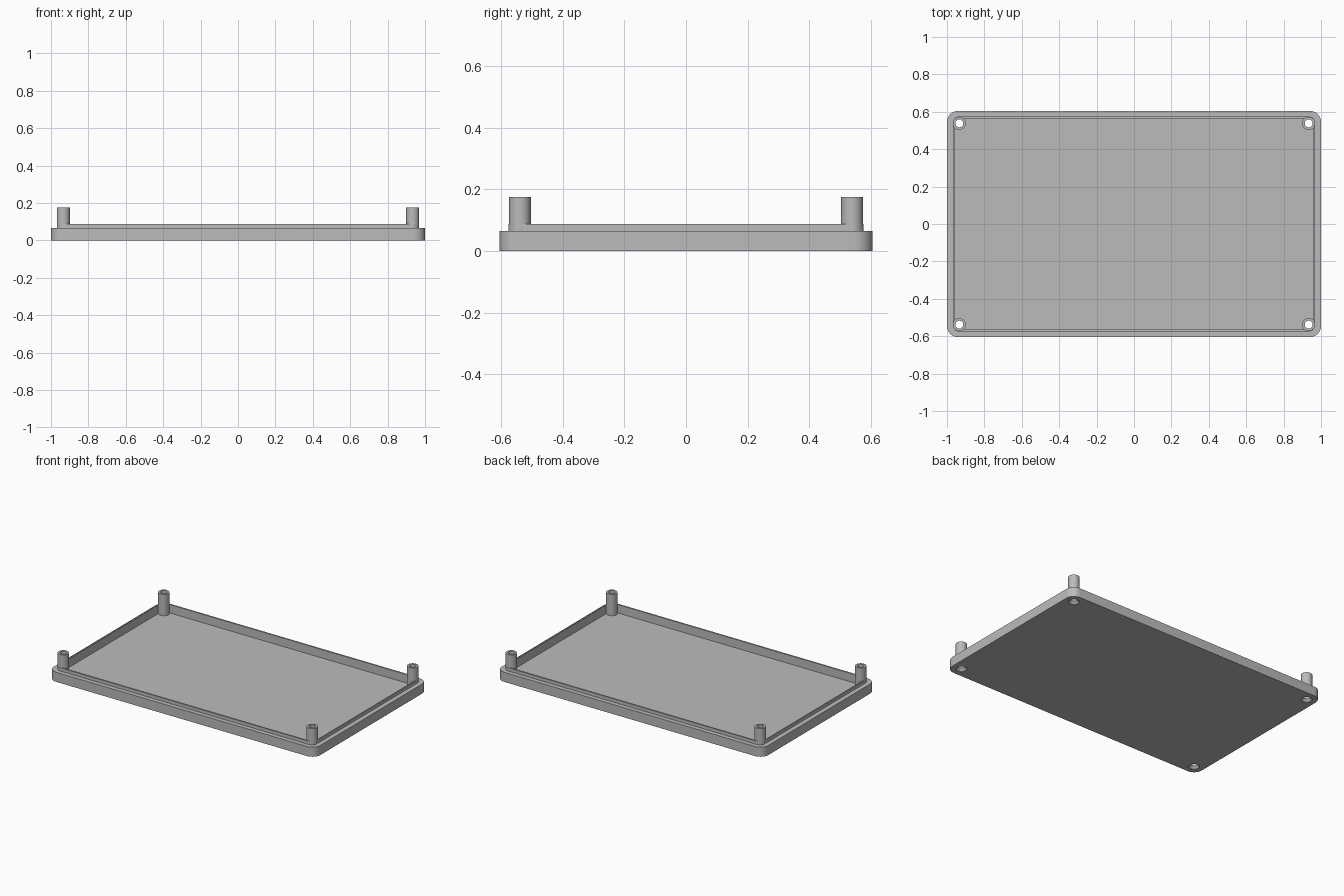
import bpy
import bmesh
from math import cos, sin, pi, radians

cube = bpy.data.objects.get("Cube")
if cube:
    bpy.data.objects.remove(cube, do_unlink=True)

FLOOR, RIM, LIP, POST_TOP = 0.03, 0.065, 0.087, 0.175
POST_X, POST_Y = 0.934, 0.538

grey = bpy.data.materials.new("grey plastic")
grey.use_nodes = True
colour = (0.5, 0.5, 0.5, 1)
grey.diffuse_color = colour
grey.node_tree.nodes["Principled BSDF"].inputs["Base Color"].default_value = colour


def loft(name, rings):
    """Skin a stack of equal-sized rings and cap both ends."""
    bm = bmesh.new()
    loops = [[bm.verts.new(p) for p in ring] for ring in rings]
    n = len(loops[0])
    for a, b in zip(loops, loops[1:]):
        for i in range(n):
            j = (i + 1) % n
            bm.faces.new((a[i], a[j], b[j], b[i]))
    bm.faces.new(loops[0][::-1])
    bm.faces.new(loops[-1])
    bmesh.ops.recalc_face_normals(bm, faces=bm.faces)
    mesh = bpy.data.meshes.new(name)
    bm.to_mesh(mesh)
    bm.free()
    mesh.materials.append(grey)
    obj = bpy.data.objects.new(name, mesh)
    bpy.context.collection.objects.link(obj)
    return obj


def rounded_rect(hx, hy, r, z, steps=10):
    points = []
    for k, (sx, sy) in enumerate(((1, 1), (-1, 1), (-1, -1), (1, -1))):
        for i in range(steps + 1):
            a = (k + i / steps) * pi / 2
            points.append((sx * (hx - r) + r * cos(a), sy * (hy - r) + r * sin(a), z))
    return points


def circle(x, y, r, z, n=40):
    return [(x + r * cos(2 * pi * i / n), y + r * sin(2 * pi * i / n), z) for i in range(n)]


def select_only(obj):
    bpy.ops.object.select_all(action='DESELECT')
    obj.select_set(True)
    bpy.context.view_layer.objects.active = obj


def cut(obj, cutter):
    select_only(obj)
    mod = obj.modifiers.new("screw hole", 'BOOLEAN')
    mod.operation = 'DIFFERENCE'
    mod.solver = 'EXACT'
    mod.object = cutter
    bpy.ops.object.modifier_apply(modifier=mod.name)


# Lid tray: outer wall, ledge, raised lip and recessed floor
outer, lip_out, lip_in = (1.0, 0.605, 0.06), (0.968, 0.575, 0.036), (0.96, 0.564, 0.027)
tray = loft("lid_tray", [
    rounded_rect(*outer, 0), rounded_rect(*outer, RIM),
    rounded_rect(*lip_out, RIM), rounded_rect(*lip_out, LIP),
    rounded_rect(*lip_in, LIP), rounded_rect(*lip_in, FLOOR)])
parts = [tray]

# Corner screw posts with countersunk through holes
for side, sx in (("left", 1), ("right", -1)):
    for end, sy in (("front", -1), ("back", 1)):
        x, y = sx * POST_X, sy * POST_Y
        post = loft(f"{end}_{side}_post",
                    [circle(x, y, 0.035, FLOOR - 0.005), circle(x, y, 0.035, POST_TOP)])
        cutter = loft("hole_cutter", [
            circle(x, y, 0.034, -0.01), circle(x, y, 0.034, 0.003),
            circle(x, y, 0.021, 0.018), circle(x, y, 0.021, POST_TOP + 0.05)])
        cutter.hide_render = True
        cut(tray, cutter)
        cut(post, cutter)
        bpy.data.objects.remove(cutter, do_unlink=True)
        parts.append(post)

# Smooth the round walls, keep the edges crisp
for part in parts:
    select_only(part)
    bpy.ops.object.shade_smooth_by_angle(angle=radians(30))
